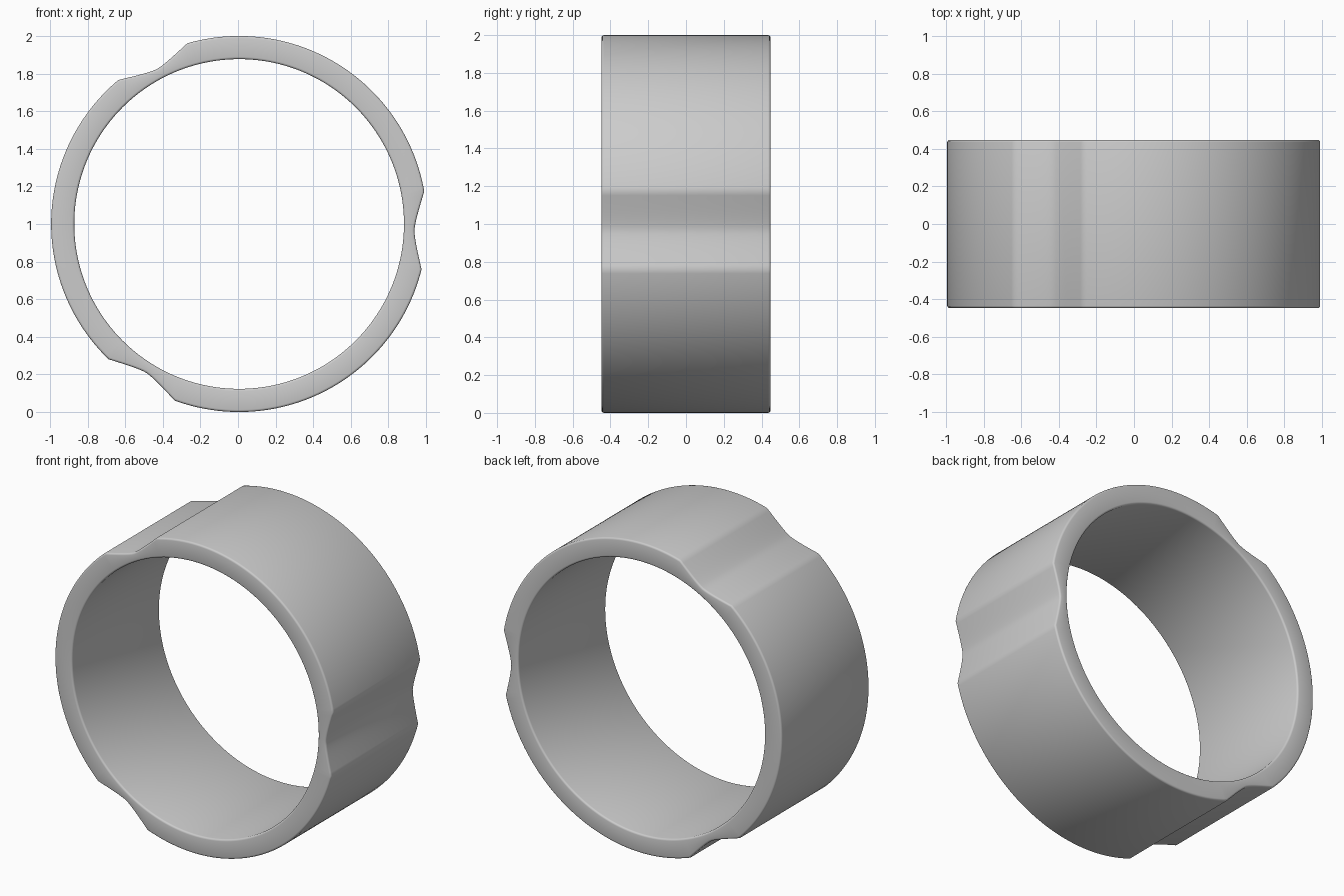
import bpy, bmesh, math

if "Cube" in bpy.data.objects:
    bpy.data.objects.remove(bpy.data.objects["Cube"])

R_OUT, R_IN, HALF = 1.0, 0.877, 0.447
CX, CZ, BEV = 0.006, 1.0, 0.012
SEGS, NOTCH, DEPTH = 300, 12.0, 0.067


def outer_radius(deg):
    # three shallow flutes, 120 degrees apart
    d = abs((deg + 60) % 120 - 60)
    if d >= NOTCH:
        return R_OUT
    return R_OUT - DEPTH * (1 - (d / NOTCH) ** 1.55)


def section(deg):
    # (radius, y) loop with rounded corners
    ro, pts = outer_radius(deg), []
    corners = [(ro - BEV, HALF - BEV, 0), (R_IN + BEV, HALF - BEV, 90),
               (R_IN + BEV, BEV - HALF, 180), (ro - BEV, BEV - HALF, 270)]
    for r, y, start in corners:
        for k in range(4):
            a = math.radians(start + 30 * k)
            pts.append((r + BEV * math.cos(a), y + BEV * math.sin(a)))
    return pts


# fluted ring, lofted around the y axis
bm = bmesh.new()
rings = []
for i in range(SEGS):
    deg = i * 360 / SEGS
    a = math.radians(deg - 2)
    rings.append([bm.verts.new((CX + r * math.cos(a), y, CZ + r * math.sin(a)))
                  for r, y in section(deg)])
n = len(rings[0])
for i in range(SEGS):
    p, q = rings[i], rings[(i + 1) % SEGS]
    for j in range(n):
        k = (j + 1) % n
        bm.faces.new((p[j], p[k], q[k], q[j]))
bmesh.ops.recalc_face_normals(bm, faces=bm.faces)
mesh = bpy.data.meshes.new("fluted_ring")
bm.to_mesh(mesh)
bm.free()

ring = bpy.data.objects.new("fluted_ring", mesh)
bpy.context.collection.objects.link(ring)
bpy.context.view_layer.objects.active = ring
ring.select_set(True)
bpy.ops.object.shade_smooth_by_angle(angle=math.radians(35))
